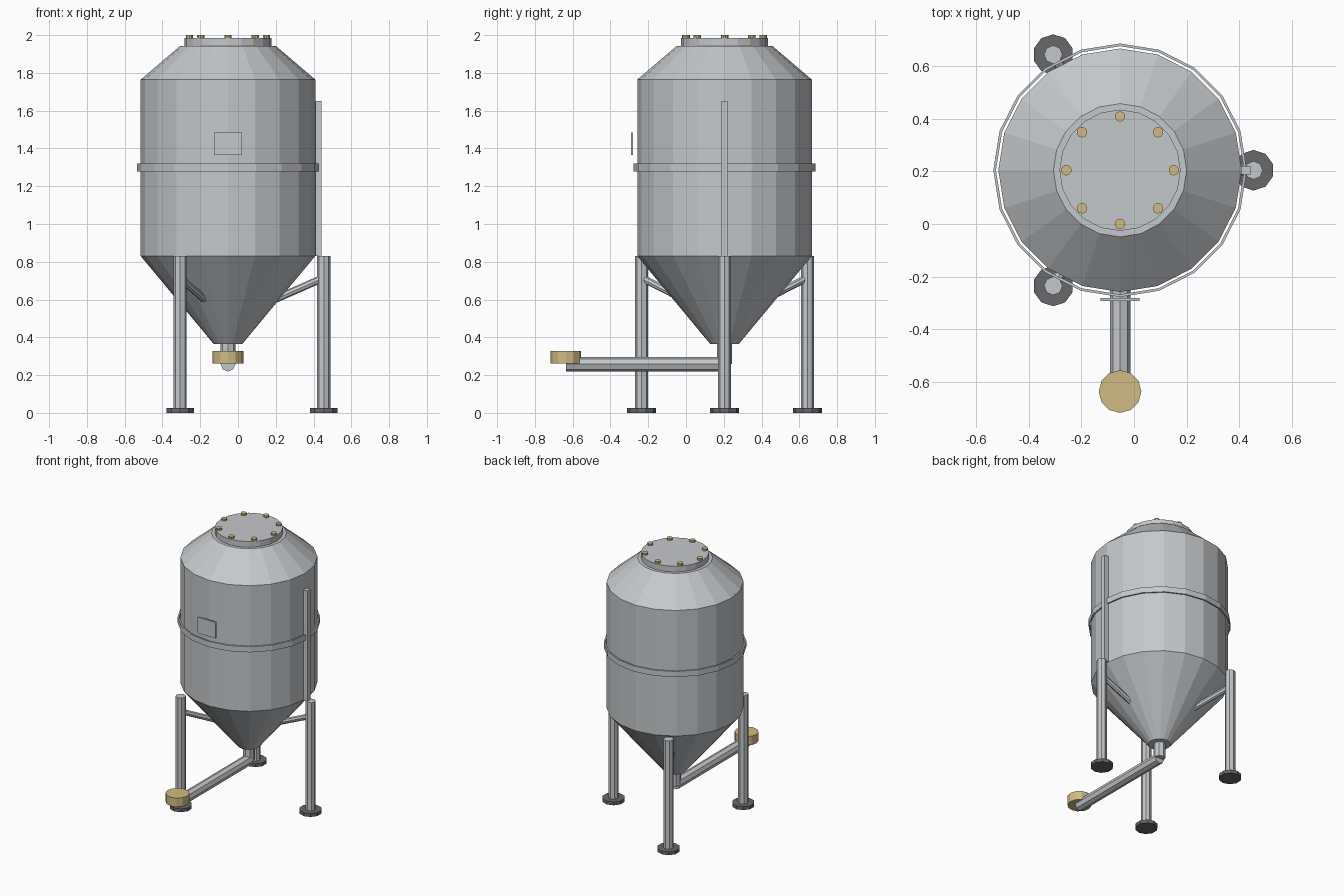
import bpy, bmesh
from math import cos, sin, pi, radians
from mathutils import Vector, Matrix

if "Cube" in bpy.data.objects:
    bpy.data.objects.remove(bpy.data.objects["Cube"], do_unlink=True)

CX, CY = -0.053, 0.204          # tank axis
TANK_R = 0.462
LEG_ORBIT = 0.507


def material(name, rgb):
    m = bpy.data.materials.new(name)
    m.use_nodes = True
    m.diffuse_color = (*rgb, 1)
    m.node_tree.nodes["Principled BSDF"].inputs["Base Color"].default_value = (*rgb, 1)
    return m


steel = material("steel", (0.56, 0.58, 0.60))
brass = material("brass", (0.63, 0.50, 0.23))
rubber = material("dark_rubber", (0.14, 0.14, 0.145))


def finish(name, bm, mat):
    bmesh.ops.recalc_face_normals(bm, faces=bm.faces)
    mesh = bpy.data.meshes.new(name)
    bm.to_mesh(mesh)
    bm.free()
    mesh.materials.append(mat)
    ob = bpy.data.objects.new(name, mesh)
    bpy.context.collection.objects.link(ob)
    return ob


def lathe(name, profile, sides, mat, closed=False):
    """Turn an (r, z) profile about the tank axis; cap the ends or close the loop."""
    bm = bmesh.new()
    rings = [[bm.verts.new((CX + r * cos(2 * pi * i / sides),
                            CY + r * sin(2 * pi * i / sides), z))
              for i in range(sides)] for r, z in profile]
    pairs = list(zip(rings, rings[1:]))
    if closed:
        pairs.append((rings[-1], rings[0]))
    else:
        bm.faces.new(rings[0])
        bm.faces.new(rings[-1])
    for a, b in pairs:
        for i in range(sides):
            j = (i + 1) % sides
            bm.faces.new((a[i], a[j], b[j], b[i]))
    return finish(name, bm, mat)


def rod(name, start, end, radius, sides, mat):
    """Flat-sided cylinder between two points."""
    start, end = Vector(start), Vector(end)
    axis = end - start
    turn = axis.to_track_quat('Z', 'Y').to_matrix().to_4x4()
    bm = bmesh.new()
    bmesh.ops.create_cone(bm, cap_ends=True, segments=sides, radius1=radius,
                          radius2=radius, depth=axis.length,
                          matrix=Matrix.Translation((start + end) / 2) @ turn)
    return finish(name, bm, mat)


def disc(name, x, y, z0, z1, radius, sides, mat):
    return rod(name, (x, y, z0), (x, y, z1), radius, sides, mat)


def box(name, centre, size, mat):
    bm = bmesh.new()
    bmesh.ops.create_cube(bm, size=1, matrix=Matrix.Translation(centre)
                          @ Matrix.Diagonal((*size, 1)))
    return finish(name, bm, mat)


def polar(radius, angle, z):
    return (CX + radius * cos(angle), CY + radius * sin(angle), z)


# Vessel, band and lid
lathe("tank", [(0.076, 0.365), (TANK_R, 0.83), (TANK_R, 1.765), (0.253, 1.943)], 20, steel)
lathe("band", [(0.471, 1.278), (0.481, 1.278), (0.481, 1.32), (0.471, 1.32)], 20, steel, True)
lathe("lid", [(0.23, 1.94), (0.23, 1.986)], 20, steel)
for i in range(8):
    x, y, z = polar(0.204, i * pi / 4, 1.98)
    disc(f"lid_bolt_{i + 1}", x, y, z, 2.0, 0.02, 10, brass)

# Legs with feet and braces into the cone
for side, degrees in (("left", 0), ("back_right", 120), ("front_right", 240)):
    a = radians(degrees)
    x, y, _ = polar(LEG_ORBIT, a, 0)
    disc(f"{side}_leg", x, y, 0.01, 0.83, 0.035, 8, steel)
    disc(f"{side}_foot", x, y, 0, 0.025, 0.077, 10, rubber)
    rod(f"{side}_brace", polar(LEG_ORBIT, a, 0.715), polar(0.2, a, 0.58), 0.02, 8, steel)

# Sight gauge and front plate
box("sight_gauge", (0.426, CY, 1.24), (0.034, 0.034, 0.82), steel)
box("front_plate", (CX, -0.286, 1.426), (0.148, 0.012, 0.119), steel)

# Outlet pipe and valve handle
disc("outlet_drop", CX, CY, 0.258, 0.38, 0.04, 8, steel)
rod("outlet_pipe", (CX, CY, 0.258), (CX, -0.635, 0.258), 0.039, 8, steel)
disc("valve_handle", CX, -0.636, 0.262, 0.328, 0.081, 12, brass)
